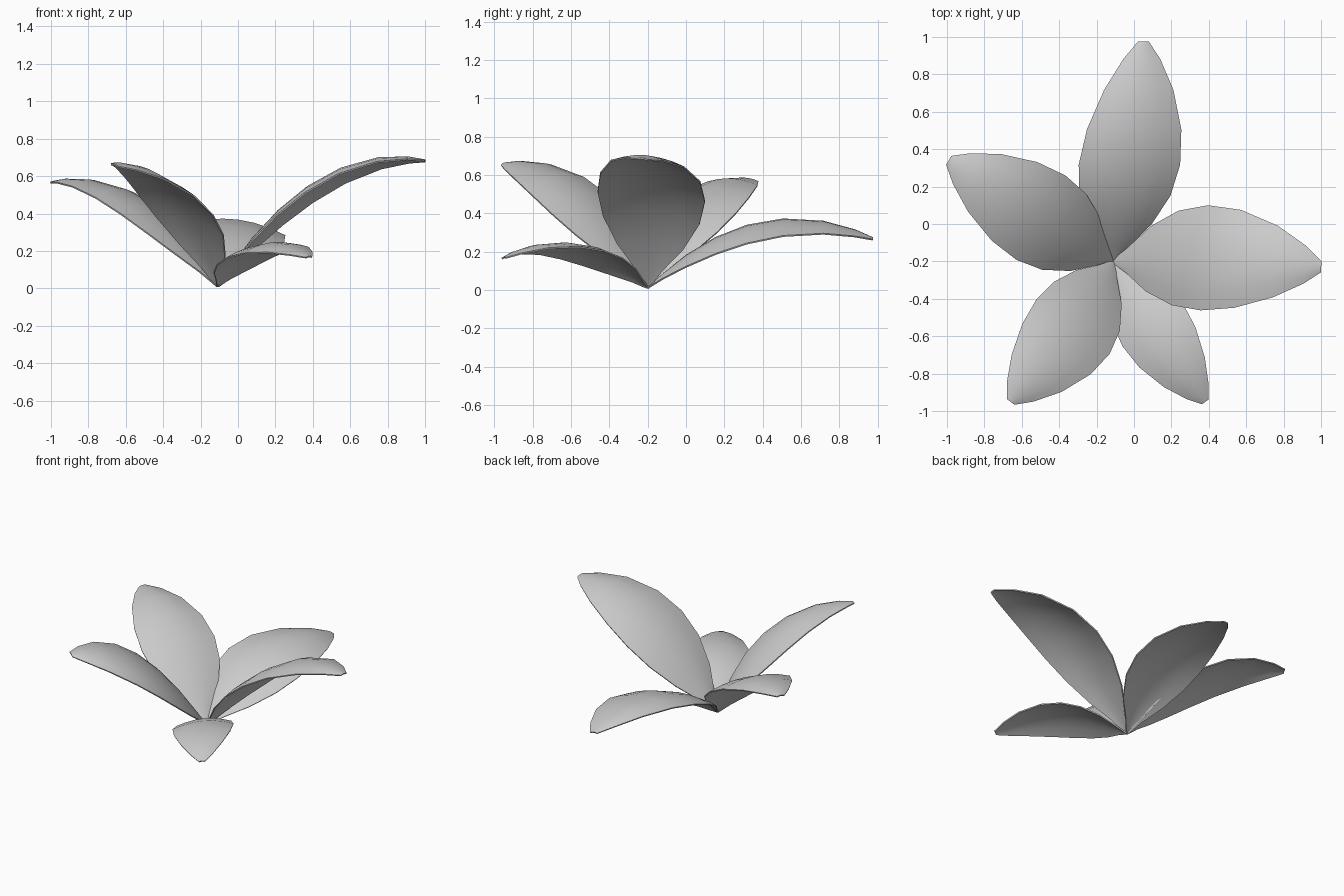
import bpy
import bmesh
from mathutils import Vector

cube = bpy.data.objects.get("Cube")
if cube:
    bpy.data.objects.remove(cube, do_unlink=True)

# One plain grey for the whole flower
grey = bpy.data.materials.new("petal_grey")
grey.use_nodes = True
colour = (0.6, 0.6, 0.6, 1.0)
grey.diffuse_color = colour
grey.node_tree.nodes["Principled BSDF"].inputs["Base Color"].default_value = colour

BASE = Vector((-0.11, -0.2, 0.01))
COLUMNS = 6

# Shared petal outline: distance along the petal, relative half width
OUTLINE = [(0, 0.03), (0.07, 0.25), (0.17, 0.62), (0.3, 0.9), (0.44, 1),
           (0.6, 0.93), (0.78, 0.68), (0.92, 0.36), (1, 0.1)]


def midrib(bend, tip, t):
    """Point on the arched centre line of a petal."""
    return BASE * (1 - t) ** 2 + bend * 2 * t * (1 - t) + tip * t ** 2


def make_petal(name, bend, tip, side):
    """Sweep a domed cross-section along the arched centre line."""
    bend, tip, side = Vector(bend), Vector(tip), Vector(side)
    dome = side.length * 0.2
    bm = bmesh.new()
    rows = []
    for t, width in OUTLINE:
        centre = midrib(bend, tip, t)
        row = []
        for column in range(COLUMNS + 1):
            across = 2 * column / COLUMNS - 1
            rise = Vector((0, 0, dome * width * (1 - across ** 2)))
            row.append(bm.verts.new(centre + side * width * across + rise))
        rows.append(row)
    for lower, upper in zip(rows, rows[1:]):
        for i in range(COLUMNS):
            bm.faces.new((lower[i + 1], lower[i], upper[i], upper[i + 1]))
    bmesh.ops.recalc_face_normals(bm, faces=bm.faces)
    if sum(face.normal.z for face in bm.faces) < 0:
        bmesh.ops.reverse_faces(bm, faces=bm.faces)

    mesh = bpy.data.meshes.new(name)
    bm.to_mesh(mesh)
    bm.free()
    mesh.materials.append(grey)
    petal = bpy.data.objects.new(name, mesh)
    bpy.context.collection.objects.link(petal)

    # Thin body with soft faces and a crisp rim
    thickness = petal.modifiers.new("thickness", "SOLIDIFY")
    thickness.thickness = 0.008
    thickness.offset = 0
    bpy.ops.object.select_all(action="DESELECT")
    petal.select_set(True)
    bpy.context.view_layer.objects.active = petal
    bpy.ops.object.modifier_apply(modifier=thickness.name)
    bpy.ops.object.shade_smooth_by_angle()


# Five petals: bend point, tip, half-width vector
make_petal("left_petal", (0.445, -0.15, 0.71), (1, -0.23, 0.68), (0.02, 0.28, -0.025))
make_petal("back_petal", (0, 0.39, 0.45), (0.05, 0.975, 0.265), (-0.27, 0, 0.035))
make_petal("right_petal", (-0.555, 0.065, 0.58), (-0.99, 0.34, 0.565), (-0.13, -0.225, 0))
make_petal("front_right_petal", (-0.335, -0.615, 0.63), (-0.66, -0.95, 0.655), (0.195, -0.145, -0.05))
make_petal("front_left_petal", (0.125, -0.595, 0.3), (0.38, -0.95, 0.165), (0.16, 0.115, 0.02))
